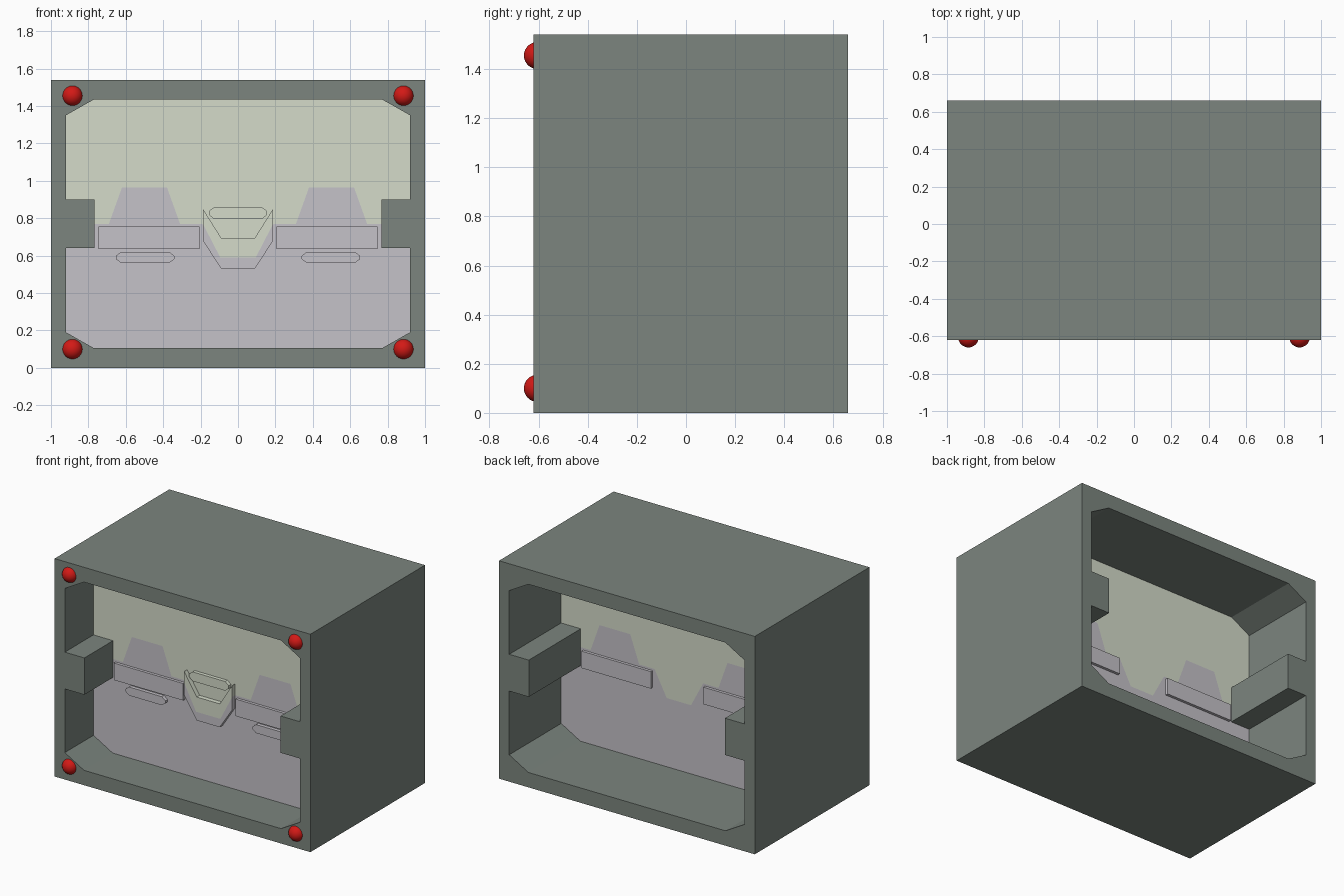
import bpy, bmesh

if "Cube" in bpy.data.objects:
    bpy.data.objects.remove(bpy.data.objects["Cube"])


def material(name, rgb):
    m = bpy.data.materials.new(name)
    m.diffuse_color = (*rgb, 1)
    m.use_nodes = True
    m.node_tree.nodes["Principled BSDF"].inputs["Base Color"].default_value = m.diffuse_color
    return m


GREY = material("grey_green", (0.20, 0.235, 0.21))
CREAM = material("cream", (0.66, 0.71, 0.59))
LILAC = material("lilac", (0.56, 0.54, 0.58))
RED = material("red", (0.65, 0.01, 0.008))


def flip(pts):
    return [(-x, z) for x, z in reversed(pts)]


def plate(name, regions, y0, y1):
    """Extrude adjoining (profile, material) regions in x-z from y0 to y1."""
    bm = bmesh.new()
    verts = {}
    mats = []

    def vert(p, y):
        key = (round(p[0], 4), y, round(p[1], 4))
        if key not in verts:
            verts[key] = bm.verts.new(key)
        return verts[key]

    edges = {(a, b) for pts, _ in regions for a, b in zip(pts, pts[1:] + pts[:1])}
    for pts, mat in regions:
        if mat not in mats:
            mats.append(mat)
        faces = [bm.faces.new([vert(p, y0) for p in pts]),
                 bm.faces.new([vert(p, y1) for p in reversed(pts)])]
        for a, b in zip(pts, pts[1:] + pts[:1]):
            if (b, a) not in edges:  # outer edge only
                faces.append(bm.faces.new([vert(b, y0), vert(a, y0), vert(a, y1), vert(b, y1)]))
        for f in faces:
            f.material_index = mats.index(mat)
    bmesh.ops.recalc_face_normals(bm, faces=bm.faces[:])
    me = bpy.data.meshes.new(name)
    bm.to_mesh(me)
    bm.free()
    for m in mats:
        me.materials.append(m)
    ob = bpy.data.objects.new(name, me)
    bpy.context.collection.objects.link(ob)
    return ob


def lozenge(x0, x1, z0, z1, cx=0.028, cz=0.022):
    return [(x0 + cx, z0), (x1 - cx, z0), (x1, z0 + cz), (x1, z1 - cz),
            (x1 - cx, z1), (x0 + cx, z1), (x0, z1 - cz), (x0, z0 + cz)]


# Outer housing: two mirrored halves of a through-frame with side blocks
lower = [(0, 0.105), (0.77, 0.105), (0.92, 0.19), (0.92, 0.64), (0.767, 0.64)]
upper = [(0.767, 0.90), (0.92, 0.90), (0.92, 1.35), (0.77, 1.435), (0, 1.435)]
half = [(0, 0), (1, 0), (1, 1.54), (0, 1.54)] + (lower + upper)[::-1]
plate("housing", [(half, GREY), (flip(half), GREY)], -0.62, 0.66)

# Two-tone inner panel, lilac skyline under cream
right_seam = [(0.767, 0.77), (0.69, 0.77), (0.62, 0.965), (0.38, 0.965),
              (0.31, 0.77), (0.19, 0.77), (0.095, 0.59)]
seam = right_seam + flip(right_seam)
low_edge = flip(lower[1:]) + lower[1:]
high_edge = upper[:-1] + flip(upper[:-1])
plate("inner_panel", [(low_edge + seam, LILAC), (high_edge + seam[::-1], CREAM)], -0.30, 0.08)

# Raised V-shaped trim in the middle of the front
notch = [(-0.188, 0.77), (-0.095, 0.59), (0.095, 0.59), (0.188, 0.77)]
v_top = notch + [(0.188, 0.85), (0.09, 0.695), (-0.09, 0.695), (-0.188, 0.85)]
v_low = [(-0.188, 0.68), (-0.09, 0.53), (0.09, 0.53), (0.188, 0.68)] + notch[::-1]
plate("v_trim", [(v_top, CREAM), (v_low, LILAC)], -0.333, -0.295)

# Raised bars
plate("centre_bar", [(lozenge(-0.155, 0.155, 0.795, 0.86), CREAM)], -0.325, -0.295)
slot = lozenge(0.34, 0.653, 0.56, 0.62)
ledge = [(0.205, 0.635), (0.747, 0.635), (0.747, 0.755), (0.205, 0.755)]
for side, turn in (("right", list), ("left", flip)):
    plate(side + "_bar", [(turn(slot), LILAC)], -0.325, -0.295)
    plate(side + "_front_ledge", [(turn(ledge), LILAC)], -0.32, -0.295)
    plate(side + "_back_ledge", [(turn(ledge), LILAC)], 0.075, 0.10)

# Red corner studs
for x in (-0.885, 0.885):
    for z in (0.10, 1.455):
        bpy.ops.mesh.primitive_uv_sphere_add(segments=32, ring_count=16, radius=0.055,
                                             location=(x, -0.605, z))
        stud = bpy.context.object
        stud.name = "corner_stud"
        stud.data.materials.append(RED)
        bpy.ops.object.shade_smooth()
